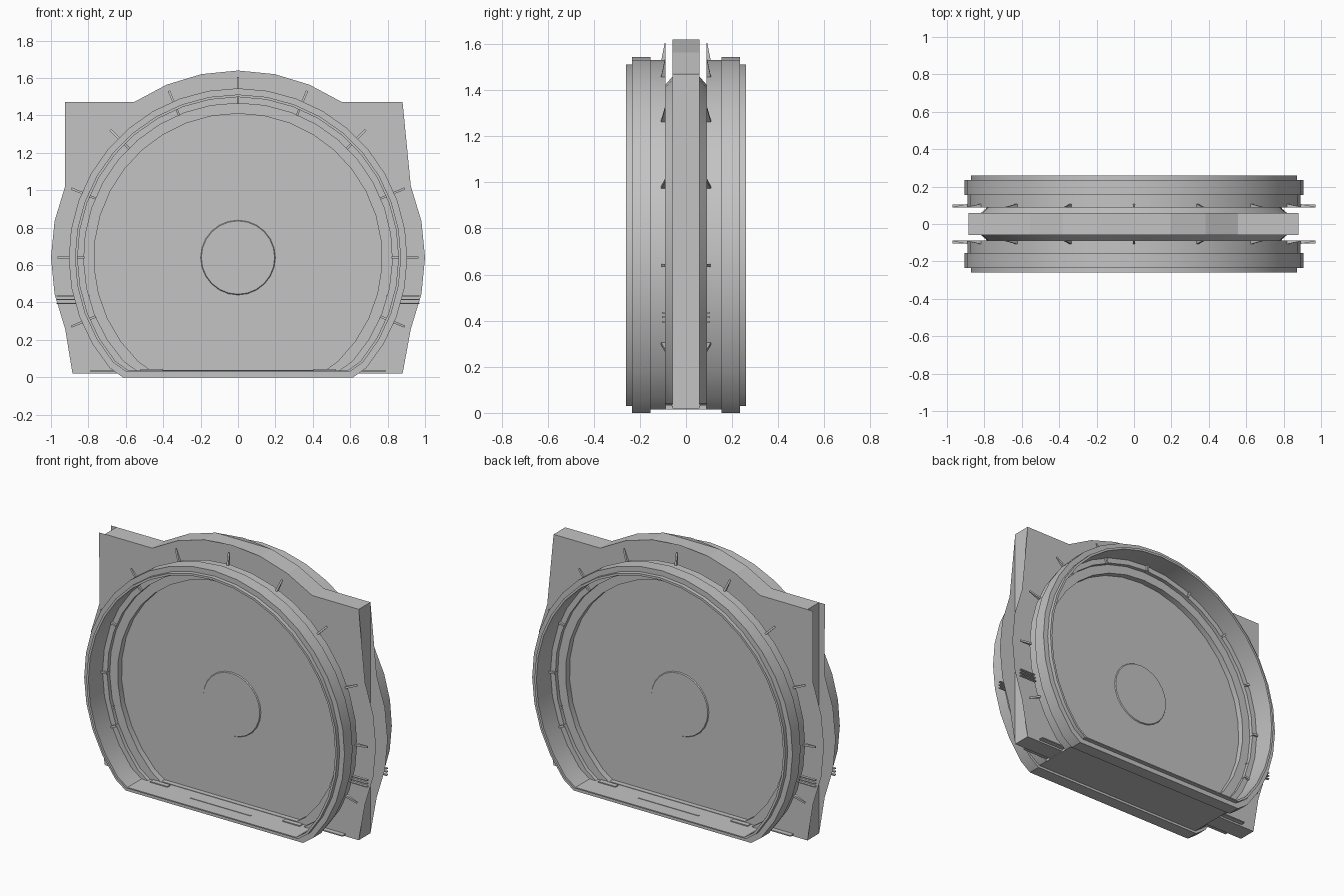
import bpy, bmesh, math

if "Cube" in bpy.data.objects:
    bpy.data.objects.remove(bpy.data.objects["Cube"])

CZ = 0.64                       # height of the round centre
YP = 0.058                      # half thickness of the middle plate
mat = bpy.data.materials.new("grey")
mat.diffuse_color = (0.55, 0.55, 0.55, 1)
mat.use_nodes = True
mat.node_tree.nodes["Principled BSDF"].inputs["Base Color"].default_value = mat.diffuse_color


def finish(name, bm, smooth=True):
    bmesh.ops.recalc_face_normals(bm, faces=bm.faces[:])
    me = bpy.data.meshes.new(name)
    bm.to_mesh(me)
    bm.free()
    ob = bpy.data.objects.new(name, me)
    bpy.context.collection.objects.link(ob)
    me.materials.append(mat)
    if smooth:
        bpy.ops.object.select_all(action='DESELECT')
        ob.select_set(True)
        bpy.context.view_layer.objects.active = ob
        bpy.ops.object.shade_smooth_by_angle(angle=math.radians(20))
    return ob


def loft(bm, loops, cap_start=False, cap_end=False):
    """Skin a list of equal-length closed loops of 3D points."""
    vs = [[bm.verts.new(p) for p in l] for l in loops]
    n = len(vs[0])
    for a, b in zip(vs, vs[1:]):
        for i in range(n):
            j = (i + 1) % n
            bm.faces.new((a[i], a[j], b[j], b[i]))
    if cap_start:
        bm.faces.new(vs[0])
    if cap_end:
        bm.faces.new(vs[-1])


def box(bm, x0, x1, y0, y1, z0, z1):
    x0, x1 = sorted((x0, x1))
    y0, y1 = sorted((y0, y1))
    loft(bm, [[(x, y, z) for x, z in ((x0, z0), (x1, z0), (x1, z1), (x0, z1))]
              for y in (y0, y1)], True, True)


def d_loop(r, zmin, y, n=26):
    """Circle with a flat, chamfered bottom."""
    a = math.asin((CZ - zmin - 0.05) / r)
    pts = [(r * math.cos(t), y, CZ + r * math.sin(t))
           for t in (-a + (math.pi + 2 * a) * i / n for i in range(n + 1))]
    xb = r * math.cos(a) - 0.07
    return pts + [(-xb, y, zmin), (xb, y, zmin)]


def arc(k):
    """Point k of a 32-sided unit circle, counted from the +x side."""
    t = k * math.pi / 16
    return (math.cos(t), CZ + math.sin(t))


# Rim of the middle plate: square corners and an arched top
rim = [(-0.885, 0.02), (0.88, 0.02), (0.88, 1.471)]
rim += [arc(k) for k in (5, 6, 7, 9, 10, 11)] + [(-0.885, 1.471)]
bm = bmesh.new()
loft(bm, [[(x, y, z) for x, z in rim] for y in (-YP, YP)])
finish("plate_rim", bm, False)

# Base plate under everything
bm = bmesh.new()
box(bm, -0.61, 0.61, -0.16, 0.16, 0.015, 0.03)
finish("base_plate", bm, False)

# Face sheet outline: round sides with corner ears
flange = [(-0.885, 0.02), (0.88, 0.02)] + [arc(k) for k in range(-2, 3)]
flange += [(0.88, 1.471)] + [arc(k) for k in range(5, 12)] + [(-0.924, 1.471)]
flange += [arc(k) for k in range(14, 19)]

# Housing section from plate to rim and back: depth, radius, bottom height
section = [(YP, 0.82, 0.04), (0.088, 0.785, 0.04), (0.088, 0.89, 0.015),
           (0.155, 0.89, 0.015), (0.155, 0.905, 0.0),
           (0.235, 0.905, 0.0), (0.235, 0.872, 0.03), (0.26, 0.872, 0.03),
           (0.26, 0.858, 0.037), (0.12, 0.858, 0.037), (0.12, 0.825, 0.037),
           (0.096, 0.825, 0.037), (0.096, 0.77, 0.037), (YP, 0.77, 0.037)]

for s, side in ((-1, "front"), (1, "back")):
    bm = bmesh.new()
    bm.faces.new([bm.verts.new((x, s * YP, z)) for x, z in flange])
    finish(side + "_face_sheet", bm, False)

    # Round housing around the recessed face
    bm = bmesh.new()
    loft(bm, [d_loop(r, z, s * y) for y, r, z in section])
    finish(side + "_housing", bm)

    # Centre disc
    bm = bmesh.new()
    circle = [(math.cos(i * math.pi / 12), math.sin(i * math.pi / 12)) for i in range(24)]
    loft(bm, [[(r * c, s * y, CZ + r * d) for c, d in circle]
              for y, r in ((YP, 0.2), (YP + 0.006, 0.196))], False, True)
    finish(side + "_centre_disc", bm)

    # Triangular gussets outside and small tabs inside the rim
    bm = bmesh.new()
    for k in range(-1, 10):
        t = k * math.pi / 8
        c, d = math.cos(t), math.sin(t)
        outer = [(0.885, 0.088), (0.965, 0.088), (0.965, 0.092), (0.885, 0.108)]
        inner = [(0.822, 0.10), (0.862, 0.10), (0.862, 0.135), (0.822, 0.13)]
        for prof in (outer, inner):
            loft(bm, [[(r * c - w * d, s * y, CZ + r * d + w * c) for r, y in prof]
                      for w in (-0.006, 0.006)], True, True)
    finish(side + "_gussets", bm, False)

    # Side fins, bottom strips and tray slats
    bm = bmesh.new()
    for m in (-1, 1):
        for z in (0.395, 0.415, 0.435):
            box(bm, m * 0.79, m * 0.97, s * 0.088, s * 0.105, z - 0.003, z + 0.003)
        box(bm, m * 0.6, m * 0.79, s * 0.06, s * 0.09, 0.03, 0.037)
        box(bm, m * 0.40, m * 0.52, s * 0.10, s * 0.13, 0.03, 0.043)
    box(bm, -0.21, 0.21, s * 0.165, s * 0.175, 0.03, 0.04)
    finish(side + "_fins_and_strips", bm, False)
